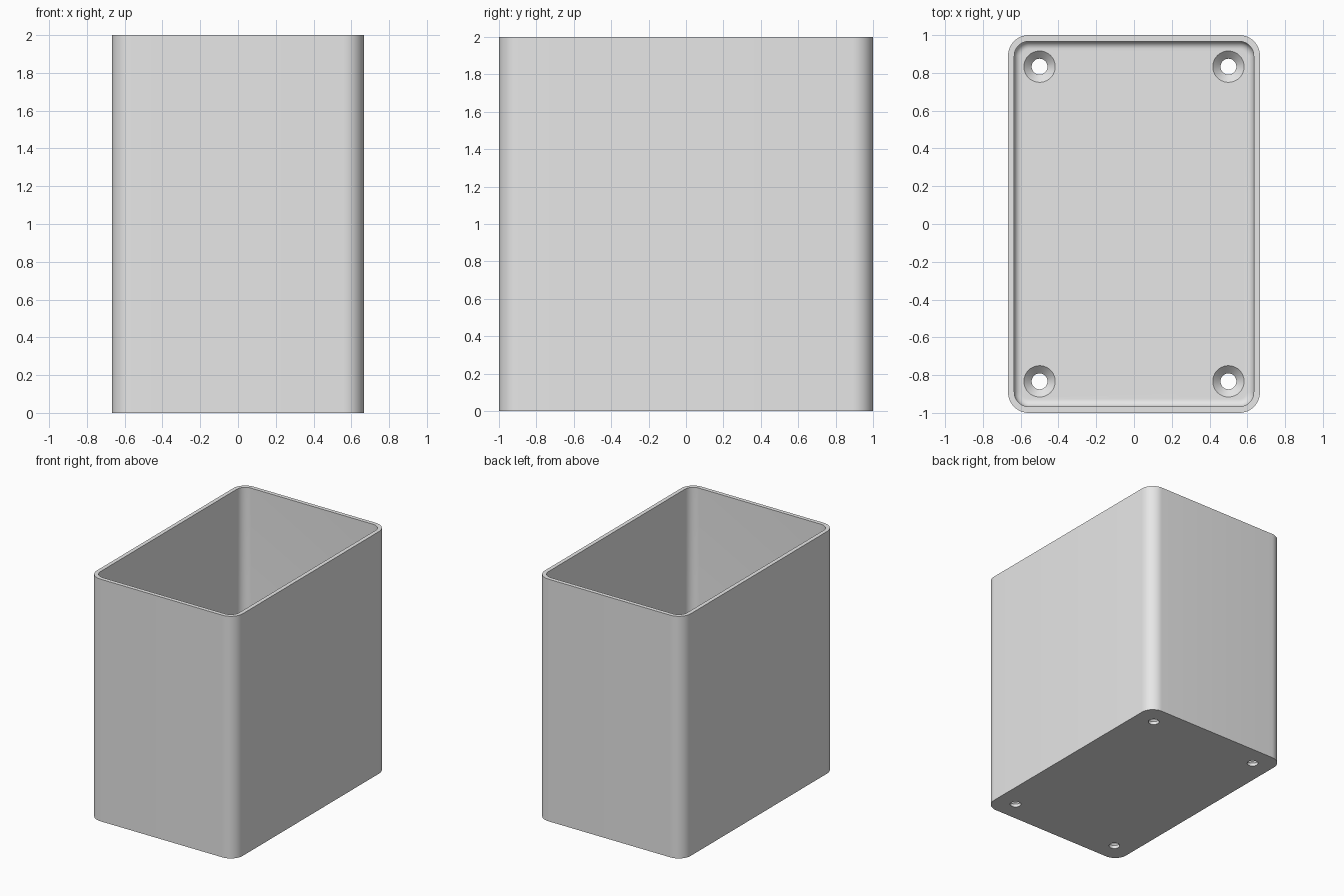
import bpy
import bmesh
from math import sin, cos, pi

cube = bpy.data.objects.get("Cube")
if cube:
    bpy.data.objects.remove(cube, do_unlink=True)

HALF_X, HALF_Y, HEIGHT = 0.667, 1.0, 2.0
RADIUS, WALL, FLOOR, FILLET = 0.11, 0.033, 0.067, 0.04
HOLE_X, HOLE_Y, HOLE_R, SINK_R = 0.5, 0.833, 0.042, 0.083

grey = bpy.data.materials.new("plain grey")
grey.use_nodes = True
colour = (0.8, 0.8, 0.8, 1)
grey.diffuse_color = colour
grey.node_tree.nodes["Principled BSDF"].inputs["Base Color"].default_value = colour


def rounded_rect(inset, steps=12):
    """Outline of the box, moved inwards by inset."""
    r = RADIUS - inset
    points = []
    for corner, (sx, sy) in enumerate([(1, 1), (-1, 1), (-1, -1), (1, -1)]):
        for i in range(steps + 1):
            a = (corner + i / steps) * pi / 2
            points.append((sx * (HALF_X - RADIUS) + r * cos(a),
                           sy * (HALF_Y - RADIUS) + r * sin(a)))
    return points


def circle(x, y, r, sides=48):
    return [(x + r * cos(2 * pi * i / sides), y + r * sin(2 * pi * i / sides))
            for i in range(sides)]


def loft(bm, sections):
    """Join stacked (outline, height) sections and cap both ends."""
    rings = [[bm.verts.new((x, y, z)) for x, y in outline] for outline, z in sections]
    for low, high in zip(rings, rings[1:]):
        n = len(low)
        for i in range(n):
            j = (i + 1) % n
            bm.faces.new((low[i], low[j], high[j], high[i]))
    bm.faces.new(rings[0][::-1])
    bm.faces.new(rings[-1])


def make_object(name, bm):
    bmesh.ops.recalc_face_normals(bm, faces=bm.faces)
    mesh = bpy.data.meshes.new(name)
    bm.to_mesh(mesh)
    bm.free()
    mesh.materials.append(grey)
    obj = bpy.data.objects.new(name, mesh)
    bpy.context.collection.objects.link(obj)
    return obj


# Open box: outside wall, rim, inside wall, rounded floor edge
sections = [(rounded_rect(0), 0), (rounded_rect(0), HEIGHT), (rounded_rect(WALL), HEIGHT)]
for i in range(9):
    a = i / 8 * pi / 2
    sections.append((rounded_rect(WALL + FILLET * (1 - cos(a))),
                     FLOOR + FILLET * (1 - sin(a))))
bm = bmesh.new()
loft(bm, sections)
box = make_object("open_box", bm)

# Four countersunk screw holes through the floor
bm = bmesh.new()
for x in (-HOLE_X, HOLE_X):
    for y in (-HOLE_Y, HOLE_Y):
        slope = SINK_R - HOLE_R
        loft(bm, [(circle(x, y, HOLE_R), -0.05),
                  (circle(x, y, HOLE_R), FLOOR - slope),
                  (circle(x, y, SINK_R), FLOOR),
                  (circle(x, y, SINK_R), FLOOR + 0.02)])
cutter = make_object("screw_hole_cutter", bm)
cutter.hide_render = True

cut = box.modifiers.new("screw_holes", 'BOOLEAN')
cut.operation = 'DIFFERENCE'
cut.solver = 'EXACT'
cut.object = cutter

bpy.ops.object.select_all(action='DESELECT')
box.select_set(True)
bpy.context.view_layer.objects.active = box
bpy.ops.object.modifier_apply(modifier=cut.name)
bpy.data.objects.remove(cutter, do_unlink=True)
bpy.ops.object.shade_smooth_by_angle(angle=pi / 6)
